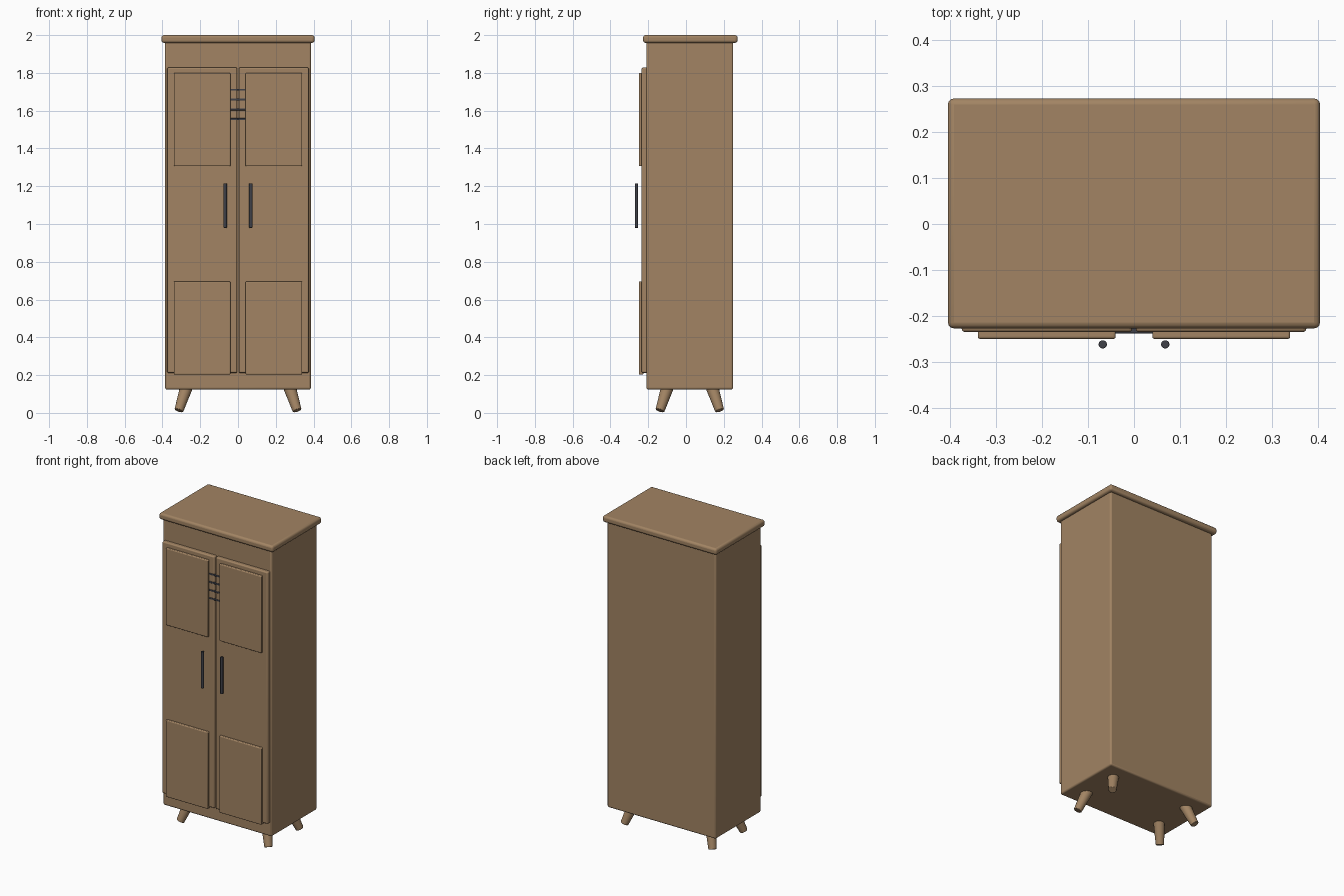
import bpy
import math
from mathutils import Vector

if "Cube" in bpy.data.objects:
    bpy.data.objects.remove(bpy.data.objects["Cube"], do_unlink=True)


def make_material(name, rgb, roughness):
    mat = bpy.data.materials.new(name)
    mat.use_nodes = True
    mat.diffuse_color = (*rgb, 1)
    bsdf = mat.node_tree.nodes["Principled BSDF"]
    bsdf.inputs["Base Color"].default_value = (*rgb, 1)
    bsdf.inputs["Roughness"].default_value = roughness
    return mat


wood = make_material("warm_wood", (0.36, 0.23, 0.125), 0.6)
metal = make_material("dark_metal", (0.05, 0.052, 0.065), 0.4)


def finish(name, mat, bevel, segments=3):
    obj = bpy.context.object
    obj.name = name
    obj.data.materials.append(mat)
    if bevel:
        mod = obj.modifiers.new("rounded_edges", "BEVEL")
        mod.width = bevel
        mod.segments = segments
        mod.limit_method = "ANGLE"
        mod.angle_limit = math.radians(40)
    bpy.ops.object.shade_smooth_by_angle(angle=math.radians(35))
    return obj


def box(name, x, y, z, mat, bevel):
    """Box given by its (low, high) range on each axis."""
    ranges = (x, y, z)
    bpy.ops.mesh.primitive_cube_add(size=1, location=[(a + b) / 2 for a, b in ranges])
    bpy.context.object.scale = [b - a for a, b in ranges]
    bpy.ops.object.transform_apply(location=False, rotation=False, scale=True)
    return finish(name, mat, bevel)


def rod(name, start, end, r_start, r_end, mat, bevel, sides=24):
    """Tapered round rod between two points."""
    start, end = Vector(start), Vector(end)
    axis = end - start
    bpy.ops.mesh.primitive_cone_add(
        vertices=sides, radius1=r_start, radius2=r_end, depth=axis.length,
        location=(start + end) / 2,
        rotation=axis.to_track_quat("Z", "Y").to_euler())
    return finish(name, mat, bevel, 2)


# Carcass and overhanging top
box("cabinet_body", (-0.386, 0.386), (-0.21, 0.25), (0.124, 1.97), wood, 0.01)
box("top_board", (-0.405, 0.405), (-0.227, 0.273), (1.959, 2.0), wood, 0.013)

for side, s in (("left", 1), ("right", -1)):
    def span(a, b):
        return tuple(sorted((s * a, s * b)))

    # Door with two raised panels
    box(side + "_door", span(0.004, 0.375), (-0.235, -0.2), (0.212, 1.828), wood, 0.007)
    for level, z in (("upper", (1.306, 1.8)), ("lower", (0.203, 0.696))):
        box(f"{side}_{level}_panel", span(0.04, 0.34), (-0.25, -0.225), z, wood, 0.005)

    # Upright handle
    rod(side + "_handle", (s * 0.068, -0.262, 0.98), (s * 0.068, -0.262, 1.215),
        0.009, 0.009, metal, 0.002)

    # Splayed tapered legs
    for place, t in (("front", -1), ("back", 1)):
        rod(f"{side}_{place}_leg",
            (s * 0.313, 0.02 + t * 0.158, 0.012),
            (s * 0.272, 0.02 + t * 0.117, 0.14),
            0.024, 0.034, wood, 0.003)

# Slim vent slats bridging the doors
for i in range(4):
    z = 1.555 + i * 0.052
    box(f"vent_slat_{i + 1}", (-0.045, 0.045), (-0.238, -0.225), (z - 0.005, z + 0.005),
        metal, 0.0015)
